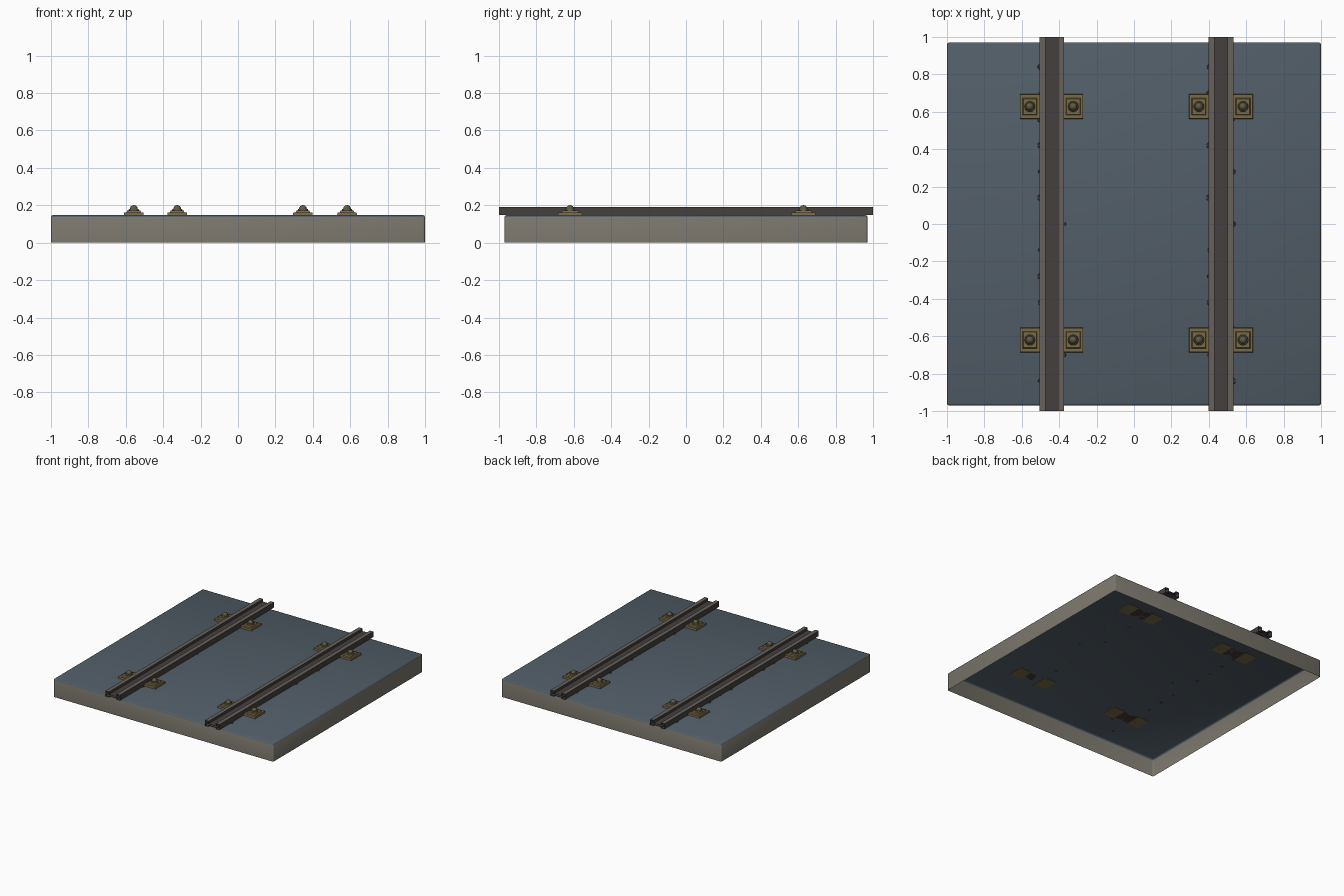
import bpy, bmesh, math, random
from mathutils import Matrix

if "Cube" in bpy.data.objects:
    bpy.data.objects.remove(bpy.data.objects["Cube"])

random.seed(4)

def material(name, r, g, b):
    m = bpy.data.materials.new(name)
    m.diffuse_color = (r, g, b, 1)
    m.use_nodes = True
    m.node_tree.nodes["Principled BSDF"].inputs["Base Color"].default_value = m.diffuse_color
    return m

DECK = material("blue grey deck", .085, .112, .138)
WALL = material("warm grey wall", .20, .185, .155)
BRASS = material("dull brass", .19, .145, .06)
BOLT = material("dark brass", .12, .10, .055)
WORN = material("worn rail steel", .135, .12, .105)
DARK = material("dark rail steel", .06, .05, .05)
RUST = material("rust brown", .06, .04, .033)

def finish(bm, name, mats):
    me = bpy.data.meshes.new(name)
    bm.to_mesh(me)
    bm.free()
    for m in mats:
        me.materials.append(m)
    ob = bpy.data.objects.new(name, me)
    bpy.context.collection.objects.link(ob)
    return ob

def add_box(bm, x, y, z0, z1, wx, wy, taper=1.0):
    r = bmesh.ops.create_cube(bm, size=1)
    for v in r["verts"]:
        t = taper if v.co.z > 0 else 1
        v.co = (x + v.co.x * wx * t, y + v.co.y * wy * t, z1 if v.co.z > 0 else z0)

TOP = .147

# deck: open-bottomed slab with softened edges
bm = bmesh.new()
add_box(bm, 0, 0, 0, TOP, 2, 1.94)
bmesh.ops.delete(bm, geom=[f for f in bm.faces if f.normal.z < -.5 or f.calc_center_median().z < .001],
                 context='FACES')
edges = [e for e in bm.edges if any(v.co.z > .1 for v in e.verts)]
bmesh.ops.bevel(bm, geom=edges, offset=.01, segments=2, profile=.5, affect='EDGES')
bm.normal_update()
for f in bm.faces:
    f.material_index = 0 if f.normal.z > .3 else 1
    f.smooth = True
finish(bm, "deck", [DECK, WALL])

# rails: open-ended H-shaped outline swept along y
HALF = [(.034, .170), (.034, .192), (.066, .192), (.066, .148), (.034, .148), (.034, .158)]
PROFILE = HALF + [(-x, z) for x, z in reversed(HALF)]
RAILS = (-.439, .465)
for cx in RAILS:
    bm = bmesh.new()
    rings = [[bm.verts.new((cx + x, y, z)) for x, z in PROFILE] for y in (-1, 1)]
    n = len(PROFILE)
    for i in range(n):
        j = (i + 1) % n
        bm.faces.new((rings[0][i], rings[0][j], rings[1][j], rings[1][i]))
    bmesh.ops.recalc_face_normals(bm, faces=bm.faces)
    # worn colour on the two upper flange strips only
    for f in bm.faces:
        f.material_index = 1 if f.calc_center_median().z > .19 else 0
    finish(bm, "rail", [DARK, WORN])

# clamps: plate, raised pad, washer and domed bolt
for cx in (-.557, -.325, .347, .583):
    for cy in (-.62, .628):
        bm = bmesh.new()
        add_box(bm, cx, cy, TOP - .002, .162, .106, .132, .97)
        add_box(bm, cx, cy, .162, .171, .078, .092, .9)
        finish(bm, "clamp_plate", [BRASS])
        bm = bmesh.new()
        bmesh.ops.create_cone(bm, cap_ends=True, segments=12, radius1=.029, radius2=.026, depth=.010,
                              matrix=Matrix.Translation((cx, cy, .175)))
        bmesh.ops.create_uvsphere(bm, u_segments=12, v_segments=8, radius=.021,
                                  matrix=Matrix.Translation((cx, cy, .180)))
        for f in bm.faces:
            f.smooth = f.calc_center_median().z > .181
        finish(bm, "clamp_bolt", [BOLT])

# rust: thin stains along the rail feet and around the clamps
bm = bmesh.new()
def stain(x, y, r):
    bmesh.ops.create_cone(bm, cap_ends=True, segments=10, radius1=r, radius2=r * .9, depth=.002,
                          matrix=Matrix.Translation((x, y, TOP + .001)))
for cx in RAILS:
    for k in range(-6, 7):
        side = random.choice((-1, -1, 1))
        stain(cx + side * .062, k * .14, random.uniform(.010, .018))
    for cy in (-.62, .628):
        for s in (-1, 1):
            stain(cx + s * .045, cy, .065 * .9)
finish(bm, "rust_stains", [RUST])
